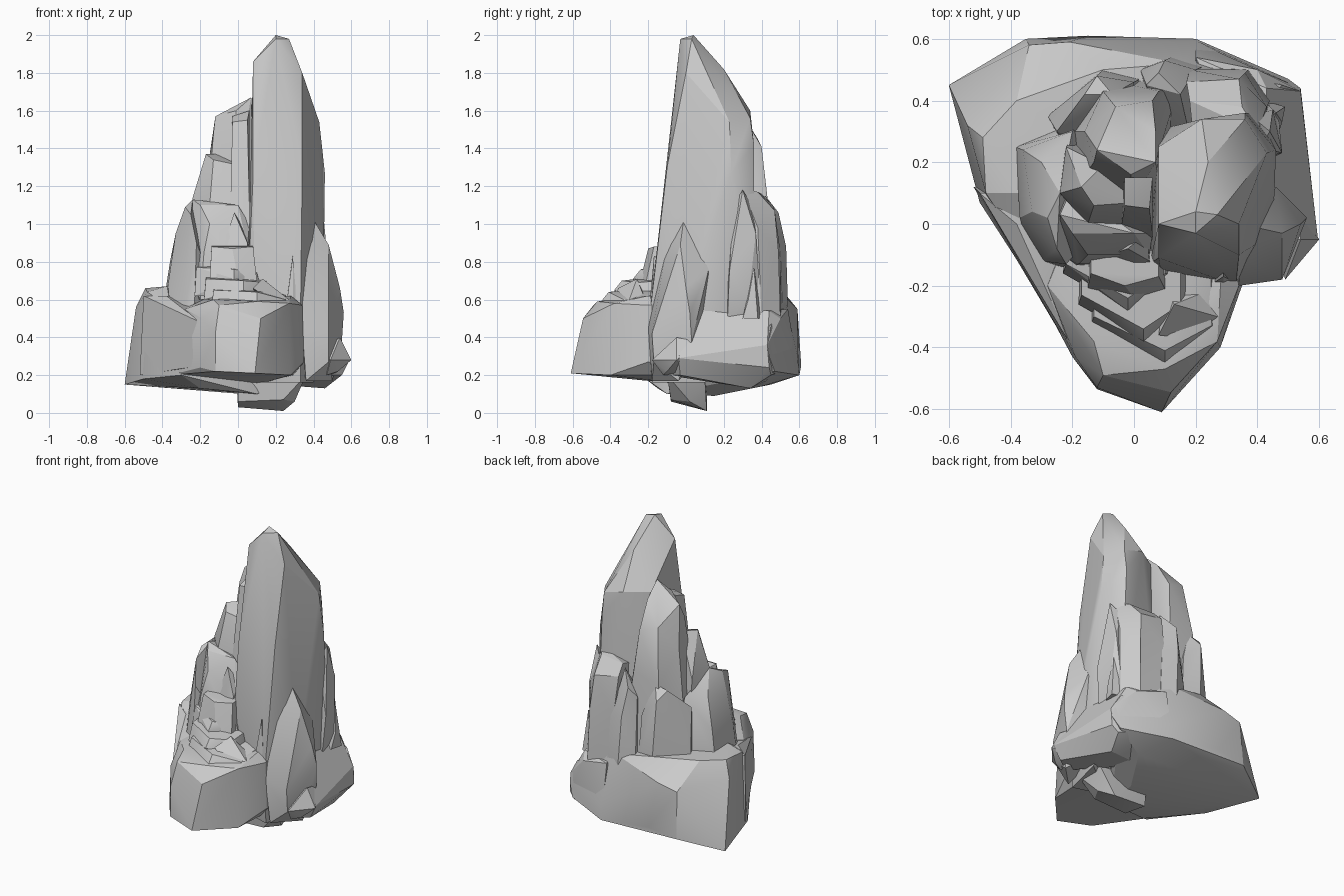
import bpy, bmesh, math

stone = bpy.data.materials.new("grey stone")
stone.diffuse_color = (0.6, 0.6, 0.6, 1)


def rock(name, pts):
    """Faceted boulder: convex hull of a few corner points."""
    bm = bmesh.new()
    for p in pts:
        bm.verts.new(p)
    res = bmesh.ops.convex_hull(bm, input=bm.verts[:])
    junk = {v for v in res["geom_interior"] + res["geom_unused"]
            if isinstance(v, bmesh.types.BMVert)}
    bmesh.ops.delete(bm, geom=list(junk), context='VERTS')
    bmesh.ops.dissolve_limit(bm, angle_limit=math.radians(4), verts=bm.verts[:], edges=bm.edges[:])
    bmesh.ops.recalc_face_normals(bm, faces=bm.faces[:])
    me = bpy.data.meshes.new(name)
    bm.to_mesh(me)
    bm.free()
    me.materials.append(stone)
    ob = bpy.data.objects.new(name, me)
    bpy.context.collection.objects.link(ob)
    bpy.ops.object.select_all(action='DESELECT')
    ob.select_set(True)
    bpy.context.view_layer.objects.active = ob
    bpy.ops.object.shade_smooth_by_angle(angle=math.radians(24))


# tall main spire
rock("main_spire", [
    (.20, .04, 2), (.27, .03, 1.98), (.20, -.03, 1.98), (.08, .0, 1.86), (.075, .06, 1.72),
    (.34, .0, 1.8), (.24, .2, 1.82), (.43, .23, 1.54), (.22, .34, 1.6), (.36, .34, 1.56),
    (.08, .25, 1.6), (.46, .24, 1.27), (.34, -.10, 1.3), (.08, -.11, 1.25), (.27, -.13, 1.2),
    (.05, -.13, .6), (.09, -.17, .4), (.33, -.2, .45), (.45, -.03, .5), (.45, .22, .5),
    (.40, .36, .5), (.06, .3, .5), (.33, -.18, .16), (.12, -.12, .16), (.4, .1, .16),
    (.36, .36, 1.42)])

# spike leaning on the front right
rock("right_spike", [
    (.39, -.01, 1.04), (.34, -.1, .9), (.48, -.03, .89), (.46, .12, .76), (.54, .0, .66),
    (.56, .02, .53), (.48, -.18, .42), (.34, -.2, .45), (.55, .03, .38), (.50, -.04, .17),
    (.48, -.17, .27), (.36, -.18, .17), (.33, .1, .3), (.38, .12, .7)])

# root under the spire
rock("root", [
    (0, -.08, .06), (.24, -.08, .07), (.24, .11, .01), (0, .1, .03), (.30, .02, .06),
    (.36, -.1, .2), (0, -.1, .2), (.35, .1, .18), (-.01, .11, .2)])

# broad base at the back
rock("back_base", [
    (-.60, .45, .15), (-.58, .43, .22), (-.35, .6, .22), (-.15, .61, .25), (.2, .6, .2),
    (.21, .59, .3), (.5, .47, .22), (-.5, .07, .18), (-.3, -.24, .2), (-.54, .32, .56),
    (-.49, .28, .66), (-.48, .1, .64), (-.34, .58, .52), (-.21, .59, .55), (.15, .52, .62),
    (.48, .45, .46), (-.1, .5, .66), (-.38, .1, .67), (-.38, .4, .67), (.1, .1, .66),
    (-.28, -.2, .5), (.1, -.1, .1), (.15, .15, .09), (-.2, -.15, .13), (.3, .4, .14),
    (.54, .44, .3), (.54, .43, .36)])

# right base boulder and its small spur
rock("right_base", [
    (.46, -.08, .3), (.43, .06, .58), (.54, .43, .36), (.54, .44, .24), (.40, .50, .5),
    (.43, .44, .54), (.47, .2, .50), (.595, -.04, .29), (.55, -.03, .2), (.45, -.1, .2),
    (.46, .34, .13), (.5, .45, .2), (.2, .3, .15), (.3, .2, .5), (.2, .59, .25), (.2, .54, .55)])
rock("right_spur", [
    (.54, -.05, .40), (.6, -.05, .28), (.54, .05, .38), (.53, -.1, .22), (.5, .05, .2),
    (.45, -.06, .34), (.49, -.18, .28), (.47, -.12, .2)])

# front boulder
rock("front_boulder", [
    (.09, -.61, .21), (-.12, -.535, .22), (-.2, -.43, .24), (.28, -.4, .2), (.35, -.2, .27),
    (-.12, -.53, .42), (.12, -.545, .5), (-.1, -.49, .57), (.10, -.47, .59), (-.19, -.43, .5),
    (.27, -.38, .58), (.34, -.2, .57), (.28, -.2, .62), (-.13, -.38, .6), (-.28, -.2, .55),
    (-.36, -.13, .2), (-.2, .0, .6), (.3, 0, .6), (.1, 0, .15), (.3, 0, .2)])
rock("front_left_slope", [
    (-.52, .12, .2), (-.5, .1, .62), (-.3, -.25, .24), (-.29, -.2, .5), (-.2, -.42, .25),
    (-.2, -.4, .48), (-.1, .1, .6), (-.1, .1, .2), (-.38, .0, .62)])

# stacked ledges above the front boulder: (left x, right x, front y, bottom z, top z, slant)
ledges = [(-.13, .25, -.43, .56, .65, .05), (-.17, .15, -.36, .6, .71, .02),
          (-.22, .10, -.26, .62, .77, .03)]
for i, (l, r, y, z0, z1, s) in enumerate(ledges):
    m = (l + r) / 2 + .04
    rock(f"ledge_{i + 1}", [
        (l, y + .13, z1), (m, y + .02, z1 - .01), (r, y + .1, z1 - s), (l - .01, y + .1, z0),
        (m, y - .02, z1 - .06), (m, y, z0), (r + .03, y + .1, z0), (l, 0, z1 + .03),
        (r, 0, z1), (l, 0, z0), (r, 0, z0)])
rock("front_block", [
    (-.14, -.16, .88), (.08, -.17, .88), (-.03, -.2, .87), (-.15, -.21, .7), (.0, -.24, .71),
    (.1, -.21, .7), (-.14, 0, .89), (.08, 0, .89), (-.15, 0, .7), (.1, 0, .7)])
rock("leaning_plate", [
    (.08, -.36, .66), (.13, -.26, .71), (.27, -.3, .6), (.28, -.34, .53), (.24, -.38, .55),
    (.1, -.2, .6), (.28, -.2, .56)])
rock("thin_shard", [
    (.29, -.17, .83), (.29, -.19, .6), (.31, -.18, .6), (.26, -.19, .6), (.28, -.08, .8), (.3, -.1, .55)])

# stepped pillars on the left, tallest first
rock("pillar_high", [
    (-.12, .24, 1.57), (-.01, .16, 1.6), (.07, .2, 1.67), (.07, .3, 1.58), (-.06, .38, 1.45),
    (.06, .40, 1.41), (-.13, .2, 1.48), (-.16, .3, 1.3), (.0, .08, 1.3), (.08, .43, 1.15),
    (-.1, .43, 1.1), (-.22, .3, .6), (.15, .46, .6), (-.1, .47, .6), (.1, .05, .6), (-.2, .1, .6)])
rock("pillar_slot", [
    (-.03, .06, 1.54), (.05, .05, 1.55), (.06, .15, 1.6), (-.03, .15, 1.57), (-.04, .0, 1.1),
    (.06, -.03, 1.1), (.06, .15, .9), (-.04, .15, .9), (.06, -.08, .7)])
rock("pillar_middle", [
    (-.17, .12, 1.37), (-.1, .19, 1.37), (.0, .15, 1.33), (.01, .07, 1.31), (-.13, .06, 1.34),
    (-.24, .1, 1.14), (.01, .0, 1.1), (-.15, -.0, 1.1), (-.22, .25, 1.1), (.03, .2, 1.0),
    (-.25, .1, .7), (.03, -.05, .7), (-.2, .28, .7)])
rock("pillar_low", [
    (-.24, .03, 1.13), (-.2, -.03, 1.10), (.0, -.03, 1.10), (.06, -.03, 1.0), (-.15, -.1, 1.0),
    (.05, -.1, .88), (-.18, -.13, .85), (-.24, -.1, .7), (.06, -.13, .6), (-.2, -.14, .6),
    (-.26, .1, .6), (.05, .1, .6), (-.2, .12, 1.1)])
rock("pillar_shard", [
    (-.02, -.08, 1.06), (-.08, -.1, .88), (.0, -.13, .86), (.05, -.12, .9), (.04, -.03, .96),
    (-.1, -.12, .75), (.06, -.15, .75), (0, 0, .7)])
rock("pillar_left", [
    (-.28, .02, 1.09), (-.24, .1, 1.13), (-.25, -.08, 1.05), (-.33, .04, .95), (-.3, .2, 1.0),
    (-.37, .02, .68), (-.385, .25, .64), (-.36, .24, .80), (-.2, .3, 1.0), (-.36, -.02, .54),
    (-.23, -.14, .58), (-.30, -.12, .51), (-.22, -.13, .9), (-.15, .35, .6), (-.1, .0, .6)])

# pillars on the back
rock("back_left_pillar", [
    (-.12, .48, 1.02), (-.16, .42, 1.08), (-.07, .42, 1.1), (-.25, .3, .95), (-.28, .35, .64),
    (-.1, .5, .6), (.0, .46, .9), (.02, .47, .6), (-.2, .2, .6), (0, .2, .8)])
rock("back_middle_pillar", [
    (.08, .49, 1.06), (.04, .45, 1.0), (.15, .42, 1.15), (.1, .53, .88), (.02, .5, .6),
    (.12, .54, .55), (.2, .5, .85), (.22, .51, .55), (.1, .2, .6), (.2, .2, .9)])
rock("back_right_pillar", [
    (.18, .40, 1.16), (.35, .38, 1.17), (.4, .3, 1.19), (.17, .46, 1.10), (.34, .47, 1.07),
    (.43, .38, .98), (.18, .5, .85), (.36, .49, .85), (.44, .40, .5), (.37, .5, .5),
    (.18, .51, .5), (.2, .2, .6), (.45, .25, .5), (.2, .2, 1.1), (.4, .2, 1.1)])
rock("right_back_shard", [
    (.44, .3, 1.18), (.41, .25, 1.1), (.47, .26, .9), (.48, .23, .75), (.45, .37, .95),
    (.47, .33, .6), (.46, .22, .5), (.42, .4, .5), (.35, .2, .5), (.38, .35, 1.1)])
rock("small_right_shard", [
    (.46, .36, .77), (.48, .33, .6), (.49, .38, .5), (.47, .3, .5), (.42, .4, .5), (.4, .3, .5)])
